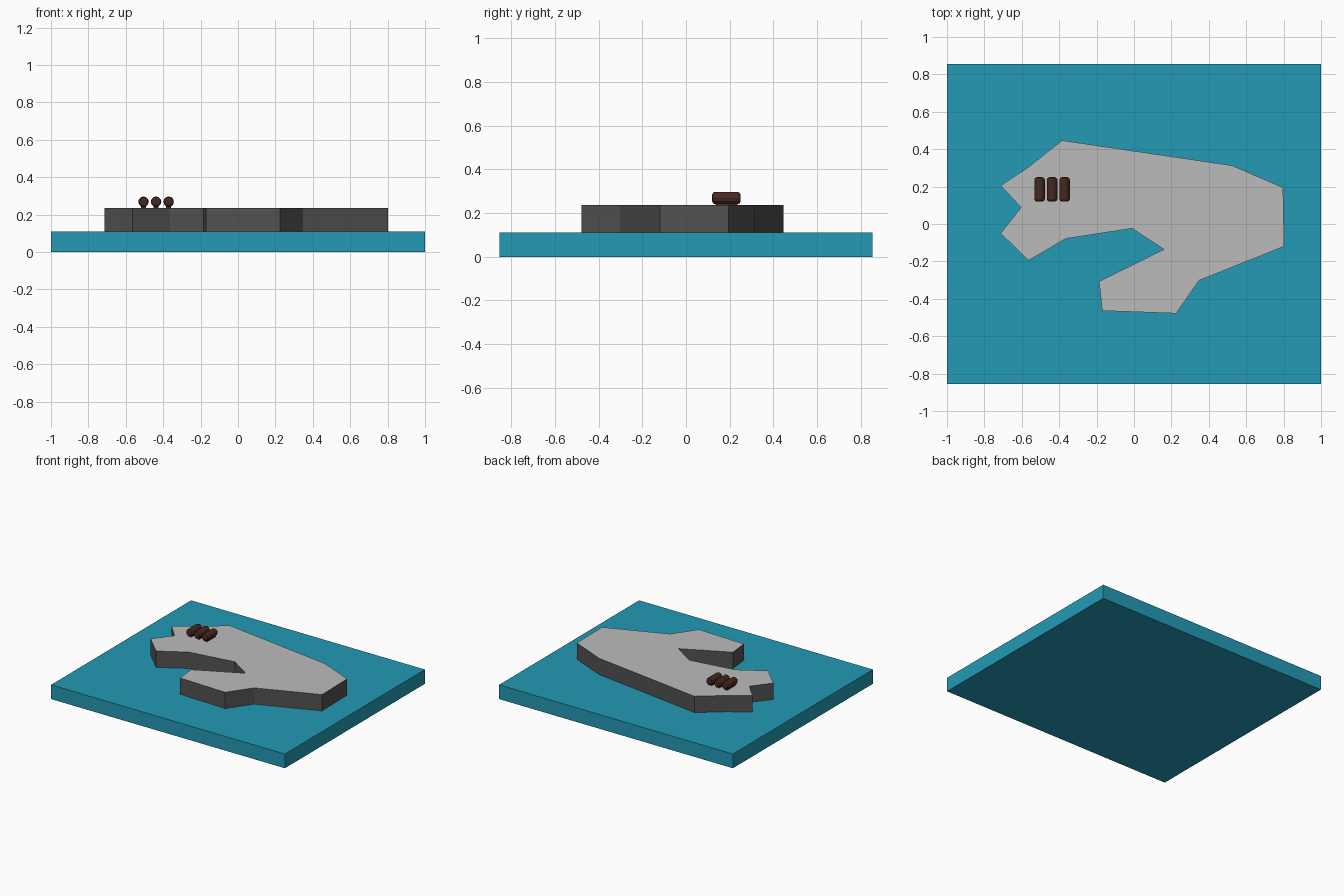
import bpy
import bmesh
from math import pi
from mathutils import Matrix

old = bpy.data.objects.get("Cube")
if old:
    bpy.data.objects.remove(old, do_unlink=True)


def material(name, rgb):
    mat = bpy.data.materials.new(name)
    mat.use_nodes = True
    mat.diffuse_color = (*rgb, 1)
    mat.node_tree.nodes["Principled BSDF"].inputs["Base Color"].default_value = (*rgb, 1)
    return mat


def finish(name, bm, *mats):
    bmesh.ops.recalc_face_normals(bm, faces=bm.faces)
    mesh = bpy.data.meshes.new(name)
    bm.to_mesh(mesh)
    bm.free()
    for mat in mats:
        mesh.materials.append(mat)
    obj = bpy.data.objects.new(name, mesh)
    bpy.context.collection.objects.link(obj)
    return obj


def box(bm, size, centre):
    bmesh.ops.create_cube(bm, size=1, matrix=Matrix.Translation(centre) @ Matrix.Diagonal((*size, 1)))


teal = material("teal", (0.016, 0.323, 0.462))
light_grey = material("light grey", (0.5, 0.5, 0.5))
dark_grey = material("dark grey", (0.085, 0.085, 0.085))
brown = material("dark brown", (0.062, 0.022, 0.015))

BASE_TOP, SLAB_TOP = 0.11, 0.236

# Base plate
bm = bmesh.new()
box(bm, (2, 1.71, BASE_TOP), (0, 0, BASE_TOP / 2))
finish("base_plate", bm, teal)

# Raised slab: pale top, dark walls
outline = [(-0.385, 0.447), (0.524, 0.313), (0.797, 0.195), (0.803, -0.12),
           (0.348, -0.302), (0.225, -0.478), (-0.17, -0.464), (-0.187, -0.307),
           (0.16, -0.136), (-0.01, -0.024), (-0.364, -0.078), (-0.564, -0.195),
           (-0.713, -0.05), (-0.604, 0.088), (-0.713, 0.206), (-0.567, 0.302)]
bm = bmesh.new()
floor = bm.faces.new([bm.verts.new((x, y, BASE_TOP)) for x, y in outline])
raised = bmesh.ops.extrude_face_region(bm, geom=[floor])["geom"]
bmesh.ops.translate(bm, vec=(0, 0, SLAB_TOP - BASE_TOP),
                    verts=[v for v in raised if isinstance(v, bmesh.types.BMVert)])
bmesh.ops.recalc_face_normals(bm, faces=bm.faces)
for face in bm.faces:
    face.material_index = 0 if face.normal.z > 0.5 else 1
finish("slab", bm, light_grey, dark_grey)

# Three logs with chamfered ends, each on a narrow foot
RADIUS, LENGTH, LOG_Y, LOG_Z = 0.028, 0.13, 0.185, 0.269
for i, x in enumerate((-0.505, -0.438, -0.371)):
    bm = bmesh.new()
    bmesh.ops.create_cone(bm, cap_ends=True, segments=12, radius1=RADIUS, radius2=RADIUS, depth=LENGTH,
                          matrix=Matrix.Translation((x, LOG_Y, LOG_Z)) @ Matrix.Rotation(pi / 2, 4, "X"))
    rims = [e for e in bm.edges if any(len(f.verts) > 4 for f in e.link_faces)]
    bmesh.ops.bevel(bm, geom=rims, offset=0.013, segments=2, profile=0.5, affect="EDGES")
    box(bm, (0.026, LENGTH - 0.03, 0.02), (x, LOG_Y, SLAB_TOP + 0.009))
    finish(f"log_{i + 1}", bm, brown)
